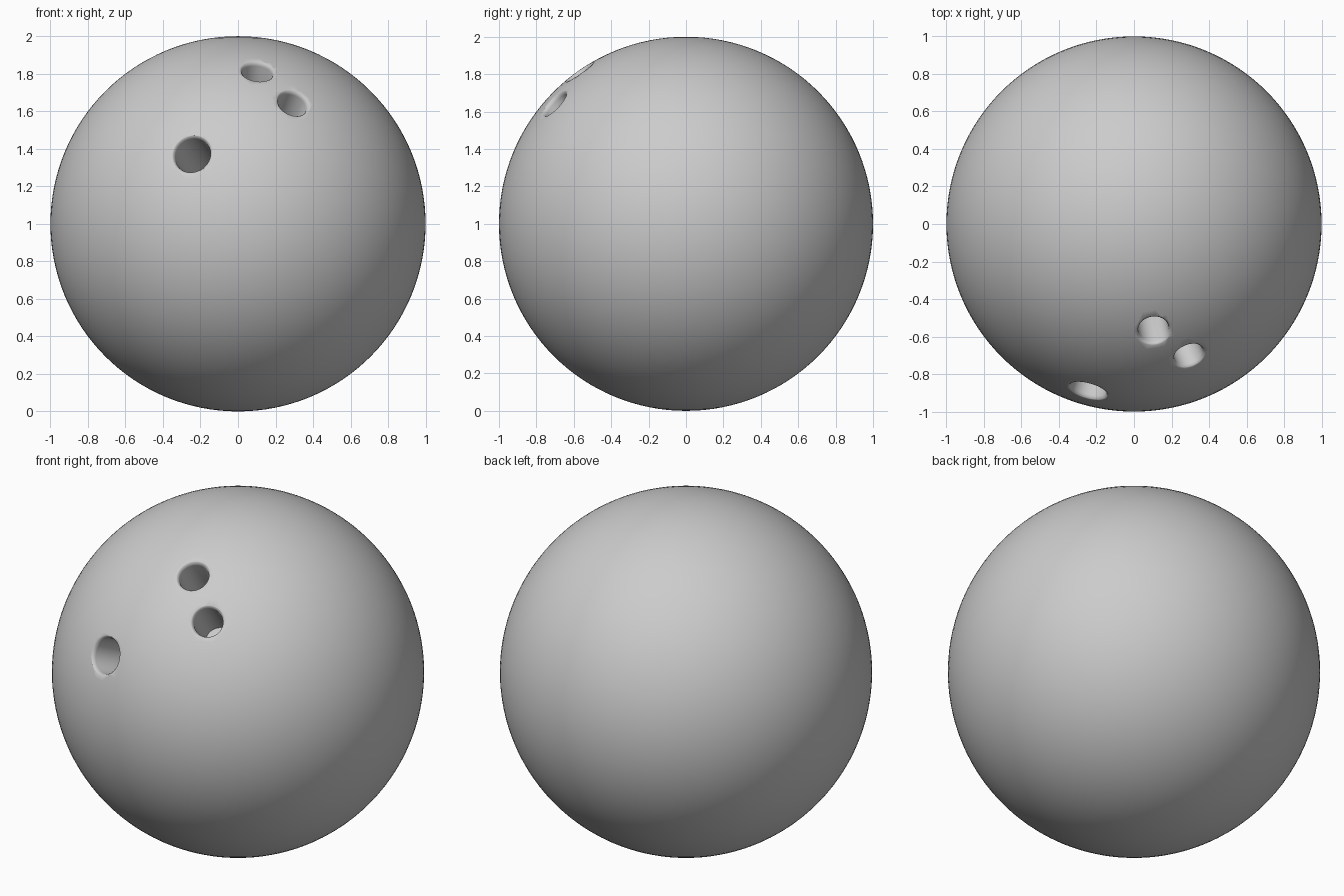
import bpy, bmesh, math
from mathutils import Vector

if "Cube" in bpy.data.objects:
    bpy.data.objects.remove(bpy.data.objects["Cube"])

CENTRE = Vector((0, 0, 1))


def select_only(ob):
    bpy.ops.object.select_all(action='DESELECT')
    ob.select_set(True)
    bpy.context.view_layer.objects.active = ob


def hole_cutter(name, direction, radius, depth, seg=48):
    """Lathed drill shape with a softly flared mouth, aimed at the ball centre."""
    surf = math.sqrt(1 - radius ** 2)
    profile = [(radius, 1 - depth), (radius, surf - 0.022),
               (radius + 0.003, surf - 0.011), (radius + 0.010, surf - 0.003),
               (radius + 0.035, surf + 0.012), (radius + 0.035, 1.1)]
    bm = bmesh.new()
    rings = [[bm.verts.new((r * math.cos(2 * math.pi * i / seg),
                            r * math.sin(2 * math.pi * i / seg), z))
              for i in range(seg)] for r, z in profile]
    for a, b in zip(rings, rings[1:]):
        for i in range(seg):
            j = (i + 1) % seg
            bm.faces.new((a[i], a[j], b[j], b[i]))
    bm.faces.new(rings[0][::-1])
    bm.faces.new(rings[-1])
    mesh = bpy.data.meshes.new(name)
    bm.to_mesh(mesh)
    bm.free()
    ob = bpy.data.objects.new(name, mesh)
    bpy.context.collection.objects.link(ob)
    ob.rotation_mode = 'QUATERNION'
    ob.rotation_quaternion = Vector(direction).to_track_quat('Z', 'Y')
    ob.location = CENTRE
    ob.hide_render = True
    return ob


# Ball
bpy.ops.mesh.primitive_uv_sphere_add(segments=128, ring_count=64, radius=1, location=CENTRE)
ball = bpy.context.object
ball.name = "ball"

# Thumb hole and two finger holes: direction from centre, radius, depth
holes = [
    ("thumb_hole", (-0.245, -0.89, 0.37), 0.097, 0.43),
    ("middle_finger_hole", (0.105, -0.57, 0.815), 0.081, 0.40),
    ("ring_finger_hole", (0.295, -0.705, 0.645), 0.079, 0.40),
]
for spec in holes:
    cutter = hole_cutter(*spec)
    mod = ball.modifiers.new(spec[0], 'BOOLEAN')
    mod.operation = 'DIFFERENCE'
    mod.solver = 'EXACT'
    mod.object = cutter
    select_only(ball)
    bpy.ops.object.modifier_apply(modifier=mod.name)
    bpy.data.objects.remove(cutter)

select_only(ball)
bpy.ops.object.shade_smooth_by_angle(angle=math.radians(40))
